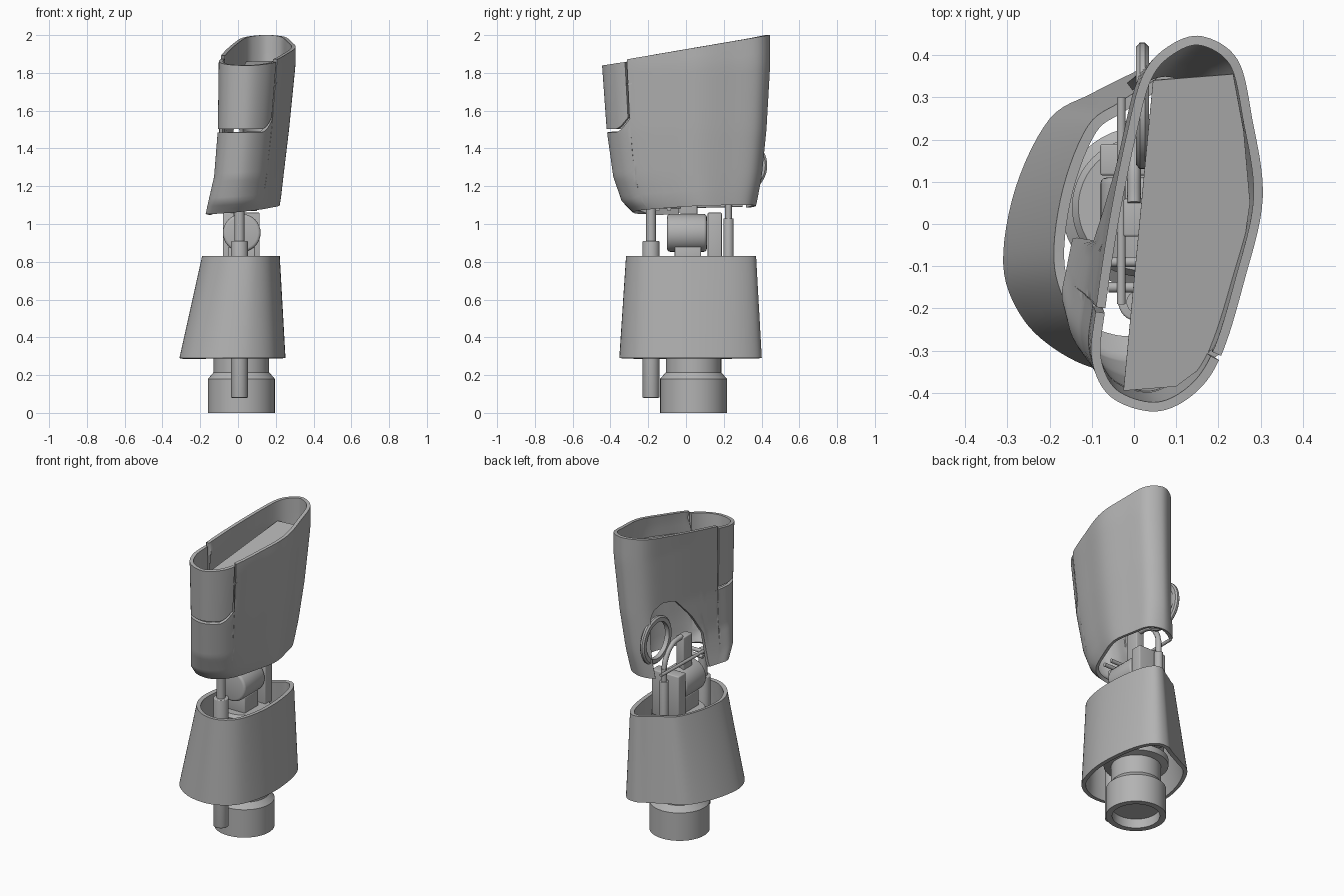
import bpy
import bmesh
import math
from mathutils import Vector, Matrix

if "Cube" in bpy.data.objects:
    bpy.data.objects.remove(bpy.data.objects["Cube"], do_unlink=True)

grey = bpy.data.materials.new("plain_grey")
grey.use_nodes = True
grey.diffuse_color = (0.45, 0.45, 0.45, 1)
grey.node_tree.nodes["Principled BSDF"].inputs["Base Color"].default_value = (0.45, 0.45, 0.45, 1)


def finish(name, bm, bevel=0, thickness=0, angle=35):
    """Turn a bmesh into a shaded object, with optional wall thickness or bevel."""
    mesh = bpy.data.meshes.new(name)
    bm.to_mesh(mesh)
    bm.free()
    mesh.materials.append(grey)
    obj = bpy.data.objects.new(name, mesh)
    bpy.context.collection.objects.link(obj)
    bpy.ops.object.select_all(action="DESELECT")
    obj.select_set(True)
    bpy.context.view_layer.objects.active = obj
    if thickness:
        mod = obj.modifiers.new("wall", "SOLIDIFY")
        mod.thickness = thickness
        mod.offset = -1
        bpy.ops.object.modifier_apply(modifier=mod.name)
    if bevel:
        mod = obj.modifiers.new("soft_edges", "BEVEL")
        mod.width = bevel
        mod.segments = 3
        bpy.ops.object.modifier_apply(modifier=mod.name)
    bpy.ops.object.shade_smooth_by_angle(angle=math.radians(angle))
    return obj


def box(name, low, high, bevel=0.006):
    low, high = Vector(low), Vector(high)
    bm = bmesh.new()
    bmesh.ops.create_cube(bm, size=1)
    bmesh.ops.scale(bm, vec=high - low, verts=bm.verts)
    bmesh.ops.translate(bm, vec=(low + high) / 2, verts=bm.verts)
    return finish(name, bm, bevel)


def rod(name, start, end, radius, bevel=0):
    start, end = Vector(start), Vector(end)
    axis = end - start
    bm = bmesh.new()
    bmesh.ops.create_cone(bm, cap_ends=True, segments=32, radius1=radius, radius2=radius,
                          depth=axis.length,
                          matrix=Matrix.Translation((start + end) / 2)
                          @ axis.to_track_quat("Z", "Y").to_matrix().to_4x4())
    return finish(name, bm, bevel)


def lathe(name, profile, place):
    bm = bmesh.new()
    verts = [bm.verts.new((r, 0, z)) for r, z in profile]
    edges = [bm.edges.new(pair) for pair in zip(verts, verts[1:])]
    bmesh.ops.spin(bm, geom=verts + edges, cent=(0, 0, 0), axis=(0, 0, 1),
                   angle=math.tau, steps=48)
    bmesh.ops.remove_doubles(bm, verts=bm.verts, dist=0.0005)
    bmesh.ops.recalc_face_normals(bm, faces=bm.faces)
    bm.transform(place)
    return finish(name, bm)


def outline_point(points, t):
    """Smooth closed curve through the points; t counts points."""
    n, i = len(points), math.floor(t)
    f = t - i
    a, b, c, d = (Vector(points[(i + k) % n]) for k in (-1, 0, 1, 2))
    return b + f * (c - a + f * (2 * a - 5 * b + 4 * c - d + f * (3 * (b - c) + d - a))) / 2


def ramp(table, x):
    """Piecewise linear lookup of the values after the first entry of each row."""
    if x <= table[0][0]:
        return table[0][1:]
    for a, b in zip(table, table[1:]):
        if x <= b[0]:
            f = (x - a[0]) / (b[0] - a[0])
            return [p + (q - p) * f for p, q in zip(a[1:], b[1:])]
    return table[-1][1:]


def fitted(points, levels, t, z):
    """Point on a wall: the outline stretched to the x and y limits at height z."""
    p = outline_point(points, t)
    x0, x1, y0, y1 = ramp(levels, z)
    xs, ys = [q[0] for q in points], [q[1] for q in points]
    u = (p.x - min(xs)) / (max(xs) - min(xs))
    v = (p.y - min(ys)) / (max(ys) - min(ys))
    return Vector((x0 + u * (x1 - x0), y0 + v * (y1 - y0), z))


def wall(name, points, levels, params, low, high, rows, thickness, closed=True):
    bm = bmesh.new()
    columns = []
    for t in params:
        z0, z1 = low(t), high(t)
        columns.append([bm.verts.new(fitted(points, levels, t, z0 + (z1 - z0) * j / rows))
                        for j in range(rows + 1)])
    pairs = list(zip(columns, columns[1:]))
    if closed:
        pairs.append((columns[-1], columns[0]))
    for a, b in pairs:
        for j in range(rows):
            bm.faces.new((a[j], b[j], b[j + 1], a[j + 1]))
    return finish(name, bm, thickness=thickness, angle=40)


# Upper socket: sheared oval wall with an arched side opening and a front notch
socket_outline = [(-.02, .2), (-.06, 0), (-.09, -.2), (-.1, -.32), (-.055, -.41),
                  (.05, -.445), (.14, -.405), (.205, -.315), (.26, -.14), (.305, .06),
                  (.28, .25), (.245, .39), (.16, .445), (.08, .42), (.02, .35)]
socket_levels = [(1.05, -.17, .21, -.27, .36), (1.12, -.155, .225, -.34, .375),
                 (1.25, -.125, .24, -.385, .4), (1.5, -.105, .27, -.42, .425),
                 (1.85, -.1, .305, -.445, .445)]
arch = [(-1.8, 0), (-1.5, 1.2), (-1.2, 1.46), (-.9, 1.52), (-.4, 1.55), (.2, 1.53),
        (.8, 1.4), (1.3, 1.25), (1.9, 0)]
count = len(socket_outline)


def socket_low(t):
    p = outline_point(socket_outline, t)
    side = t - count if t > count / 2 else t
    return max(1.07 + .08 * p.x + .03 * p.y, ramp(arch, side)[0])


def seam(t):
    return 1.485 + .07 * max(0, (t - 6.1) / .9) ** 2


def socket_high(t):
    return seam(t) if 2 <= t <= 7 else 1.925 + .17 * outline_point(socket_outline, t).y


steps = sorted({k / 8 for k in range(count * 8)} | {1.98, 7.02})
wall("socket_shell", socket_outline, socket_levels, steps, socket_low, socket_high, 20, .022)
wall("front_panel", socket_outline, socket_levels, [2.05 + 4.89 * k / 40 for k in range(41)],
     lambda t: seam(t) + .018,
     lambda t: 1.84 + .15 * (outline_point(socket_outline, t).y + .44), 10, .022, closed=False)

# Sloping floor inside the socket
bm = bmesh.new()
floor_points = [(.045, .34), (-.025, -.395), (.1, -.385), (.2, -.31), (.25, -.12),
                (.275, .05), (.26, .22), (.235, .355)]
bm.faces.new([bm.verts.new((x, y, 1.8 + .18 * y)) for x, y in floor_points])
finish("socket_floor", bm, thickness=.008)

# Lower cover: open tapering sleeve
cover_outline = [(-.31, -.09), (-.27, -.21), (-.19, -.29), (-.08, -.34), (.06, -.34),
                 (.18, -.26), (.24, -.1), (.25, .08), (.22, .27), (.16, .38), (.08, .4),
                 (0, .36), (-.1, .31), (-.2, .25), (-.28, .09)]
cover_levels = [(.29, -.31, .25, -.345, .4), (.83, -.19, .22, -.31, .37)]
wall("lower_cover", cover_outline, cover_levels, [k / 6 for k in range(90)],
     lambda t: .29, lambda t: .83, 6, .025)

# Connector and column inside the cover
lathe("base_connector", [(0, .06), (.14, .06), (.14, 0), (.177, 0), (.177, .18), (.147, .215),
                         (.147, .33), (.19, .34), (.19, .38), (.165, .4), (.165, .76),
                         (.15, .78), (0, .78)], Matrix.Translation((.018, .04, 0)))

# Joint: barrel, rear support and upright bar
rod("joint_barrel", (.02, -.1, .953), (.02, .11, .953), .1, bevel=.015)
box("joint_foot", (-.05, -.06, .77), (.09, .08, .88))
box("rear_support", (-.08, .115, .77), (.115, .19, 1.06))
box("upright_bar", (-.025, -.03, 1.03), (.03, .06, 1.25))

# Pistons at front and back
rod("front_piston", (.008, -.185, .08), (.008, -.185, .91), .045, bevel=.005)
rod("front_piston_rod", (.008, -.185, .9), (.008, -.185, 1.08), .026)
rod("back_piston", (0, .225, .4), (0, .225, 1.03), .027, bevel=.004)
rod("back_piston_rod", (0, .225, 1), (0, .225, 1.11), .018)

# Linkage above the joint
rod("link_rod", (-.03, -.19, 1.09), (-.03, .3, 1.1), .01)
for y in (-.15, -.09):
    rod("cross_pin", (-.06, y, 1.08), (.1, y, 1.08), .012)
path = [(0, .225, 1.1), (0, .21, 1.16), (0, .15, 1.23), (0, .05, 1.25)]
curve = bpy.data.curves.new("curved_strap", "CURVE")
curve.dimensions = "3D"
curve.bevel_depth = .016
curve.use_fill_caps = True
spline = curve.splines.new("BEZIER")
spline.bezier_points.add(len(path) - 1)
for knot, co in zip(spline.bezier_points, path):
    knot.co = co
    knot.handle_left_type = knot.handle_right_type = "AUTO"
curve.materials.append(grey)
bpy.context.collection.objects.link(bpy.data.objects.new("curved_strap", curve))

# Ring set in the side opening
ring_place = Matrix.Translation((.02, .28, 1.31)) @ Matrix.Rotation(math.pi / 2, 4, "Y")
lathe("side_ring", [(.115, -.015), (.14, -.015), (.15, -.006), (.15, .006), (.14, .015),
                    (.115, .015), (.115, -.015)], ring_place)
